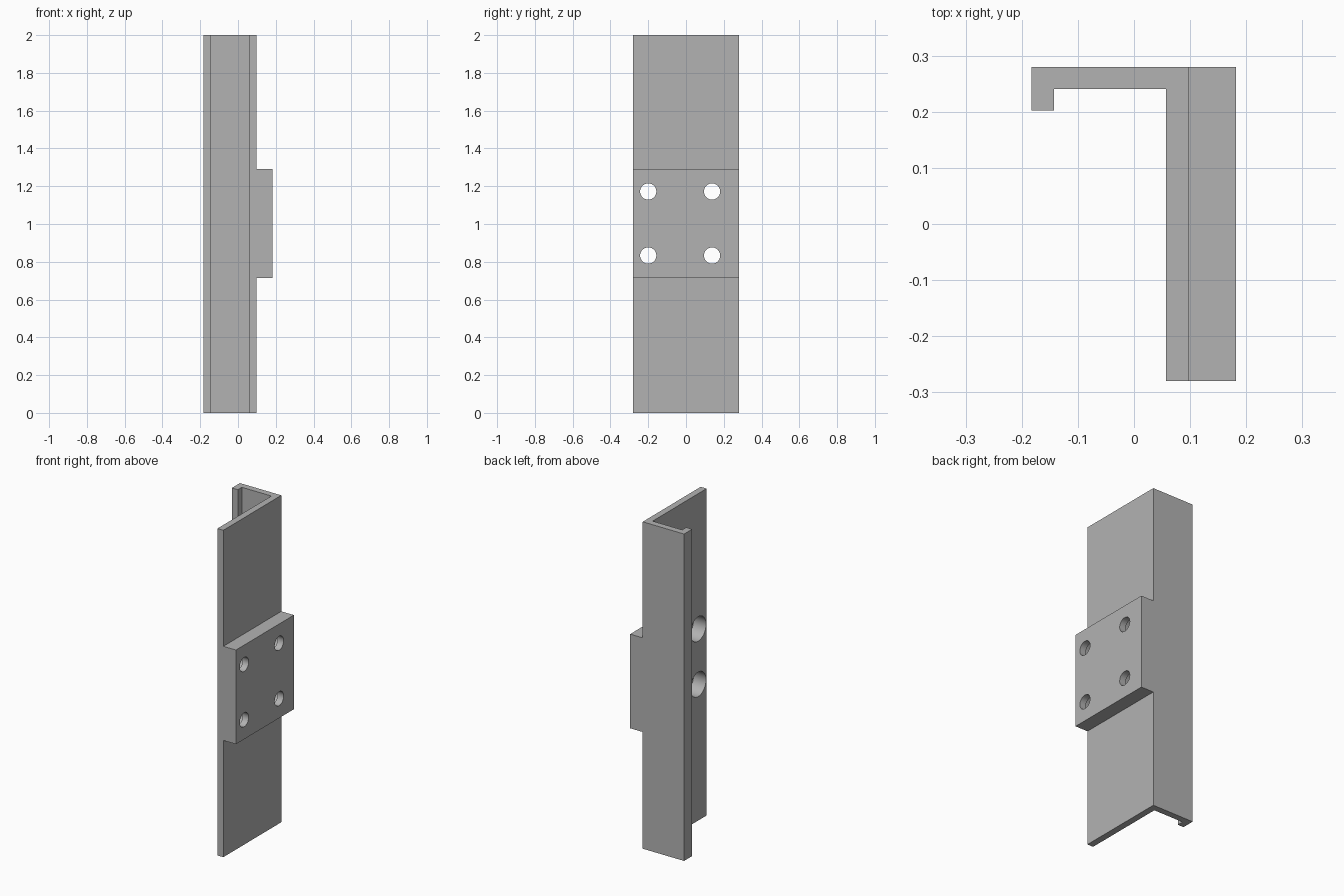
import bpy, bmesh
from mathutils import Matrix

cube = bpy.data.objects.get("Cube")
if cube:
    bpy.data.objects.remove(cube, do_unlink=True)

grey = bpy.data.materials.new("plain grey")
grey.use_nodes = True
colour = (0.45, 0.45, 0.45, 1)
grey.diffuse_color = colour
grey.node_tree.nodes["Principled BSDF"].inputs["Base Color"].default_value = colour

WALL_X, BLOCK_X = 0.097, 0.182
INNER_X = WALL_X - 0.04
BLOCK_LOW, BLOCK_HIGH, HEIGHT = 0.714, 1.29, 2.0


def add_object(name, bm):
    bmesh.ops.recalc_face_normals(bm, faces=bm.faces[:])
    mesh = bpy.data.meshes.new(name)
    bm.to_mesh(mesh)
    bm.free()
    mesh.materials.append(grey)
    obj = bpy.data.objects.new(name, mesh)
    bpy.context.collection.objects.link(obj)
    return obj


def extrude(bm, face, offset):
    """Extrude one face and return its new cap."""
    result = bmesh.ops.extrude_face_region(bm, geom=[face])["geom"]
    verts = [g for g in result if isinstance(g, bmesh.types.BMVert)]
    bmesh.ops.translate(bm, verts=verts, vec=offset)
    return next(g for g in result if isinstance(g, bmesh.types.BMFace))


# Lipped angle section, extruded in three lengths
profile = [(WALL_X, -0.28), (WALL_X, 0.28), (-0.183, 0.28), (-0.183, 0.202),
           (-0.143, 0.202), (-0.143, 0.241), (INNER_X, 0.241), (INNER_X, -0.28)]
bm = bmesh.new()
cap = bm.faces.new([bm.verts.new((x, y, 0)) for x, y in profile])
level = 0
for top in (BLOCK_LOW, BLOCK_HIGH, HEIGHT):
    cap = extrude(bm, cap, (0, 0, top - level))
    level = top

# Raised mounting block on the middle length of the wall
bm.normal_update()
middle = next(f for f in bm.faces
              if all(abs(v.co.x - WALL_X) < 1e-4 for v in f.verts)
              and BLOCK_LOW < f.calc_center_median().z < BLOCK_HIGH)
extrude(bm, middle, (BLOCK_X - WALL_X, 0, 0))
bmesh.ops.recalc_face_normals(bm, faces=bm.faces[:])
bmesh.ops.dissolve_limit(bm, angle_limit=0.01, verts=bm.verts[:], edges=bm.edges[:])
bracket = add_object("mounting_bracket", bm)


# Four bolt holes, counterbored from the inside of the wall
def hole_cutter(name, radius, x0, x1):
    bm = bmesh.new()
    for y in (-0.2, 0.138):
        for z in (0.833, 1.172):
            place = Matrix.Translation(((x0 + x1) / 2, y, z)) @ Matrix.Rotation(1.5707963, 4, "Y")
            bmesh.ops.create_cone(bm, cap_ends=True, segments=48, radius1=radius,
                                  radius2=radius, depth=x1 - x0, matrix=place)
    obj = add_object(name, bm)
    obj.hide_render = True
    return obj


cutters = [hole_cutter("counterbore_cutter", 0.075, INNER_X - 0.05, BLOCK_X - 0.04),
           hole_cutter("bolt_hole_cutter", 0.043, INNER_X - 0.05, BLOCK_X + 0.05)]
bpy.ops.object.select_all(action="DESELECT")
bracket.select_set(True)
bpy.context.view_layer.objects.active = bracket
for cutter in cutters:
    mod = bracket.modifiers.new(cutter.name, "BOOLEAN")
    mod.operation = "DIFFERENCE"
    mod.solver = "EXACT"
    mod.object = cutter
    bpy.ops.object.modifier_apply(modifier=mod.name)
    bpy.data.objects.remove(cutter, do_unlink=True)
bpy.ops.object.shade_smooth_by_angle()
